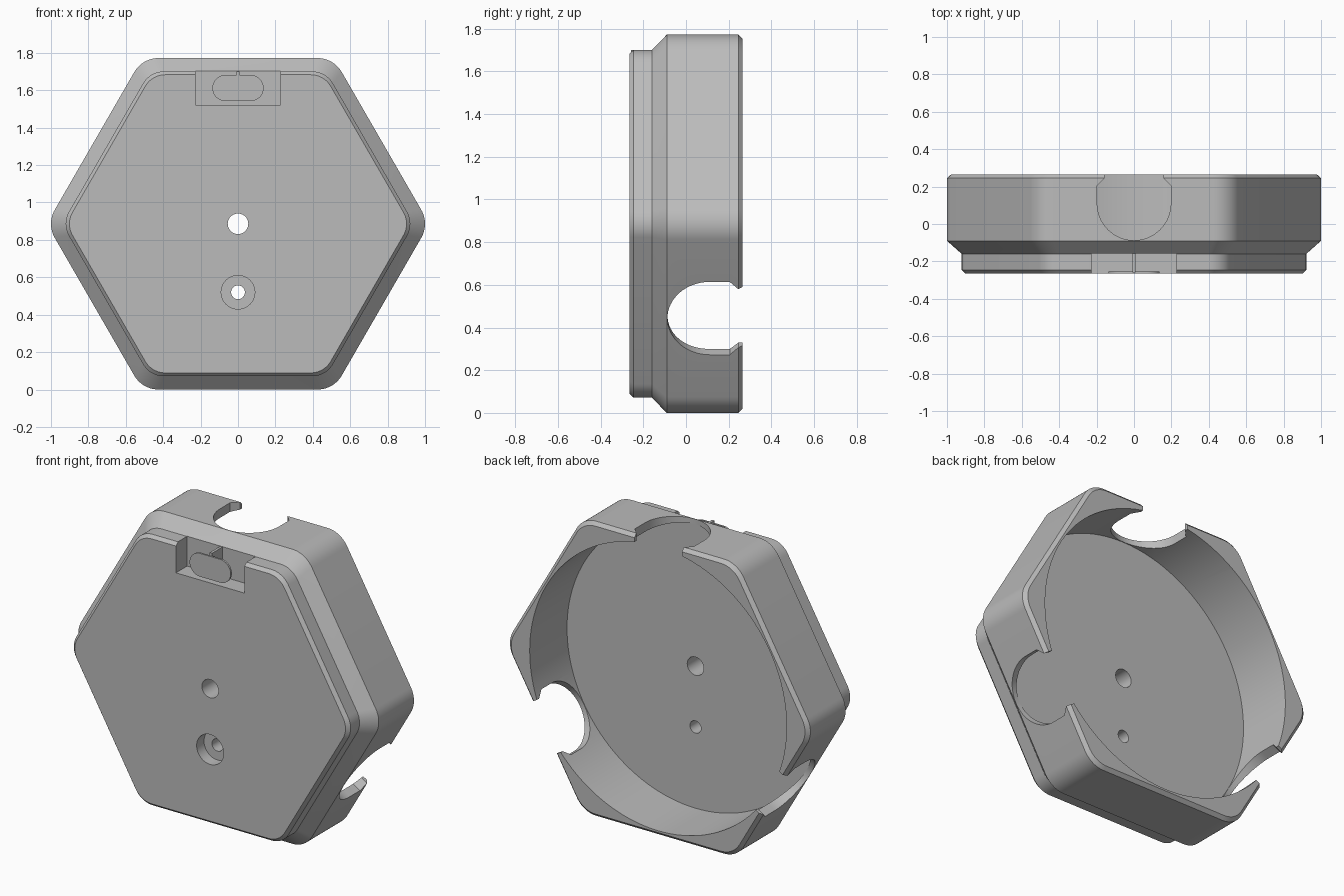
import bpy, bmesh, math
from mathutils import Matrix, Vector

CENTRE = 0.886          # height of the hexagon axis
FLOOR = -0.09           # depth of the round recess
cube = bpy.data.objects.get("Cube")
if cube:
    bpy.data.objects.remove(cube, do_unlink=True)

grey = bpy.data.materials.new("light_grey")
grey.use_nodes = True
grey.diffuse_color = (0.5, 0.5, 0.5, 1)
grey.node_tree.nodes["Principled BSDF"].inputs["Base Color"].default_value = (0.5, 0.5, 0.5, 1)


def loft(name, rings):
    """Closed solid through a list of equal-length point rings."""
    bm = bmesh.new()
    loops = [[bm.verts.new(p) for p in ring] for ring in rings]
    n = len(loops[0])
    for a, b in zip(loops, loops[1:]):
        for i in range(n):
            j = (i + 1) % n
            bm.faces.new((a[i], a[j], b[j], b[i]))
    bm.faces.new(loops[0])
    bm.faces.new(loops[-1])
    bmesh.ops.recalc_face_normals(bm, faces=bm.faces)
    mesh = bpy.data.meshes.new(name)
    bm.to_mesh(mesh)
    bm.free()
    mesh.materials.append(grey)
    obj = bpy.data.objects.new(name, mesh)
    bpy.context.collection.objects.link(obj)
    return obj


def hexagon(apothem, y, radius):
    """Rounded hexagon ring in the xz plane, points towards +x and -x."""
    ring, steps = [], 10
    reach = (apothem - radius) / math.cos(math.pi / 6)
    for k in range(6):
        corner = k * math.pi / 3
        for s in range(steps + 1):
            a = corner + (s / steps - 0.5) * math.pi / 3
            ring.append((reach * math.cos(corner) + radius * math.cos(a), y,
                         CENTRE + reach * math.sin(corner) + radius * math.sin(a)))
    return ring


def cylinder(name, r, z, y0, y1, sides):
    turn = [2 * math.pi * i / sides for i in range(sides)]
    return loft(name, [[(r * math.cos(a), y, z + r * math.sin(a)) for a in turn]
                       for y in (y0, y1)])


def box(name, x, y0, y1, z0, z1):
    return loft(name, [[(-x, y, z0), (x, y, z0), (x, y, z1), (-x, y, z1)] for y in (y0, y1)])


def cut(target, cutter):
    cutter.hide_render = True
    mod = target.modifiers.new("cut", "BOOLEAN")
    mod.operation = "DIFFERENCE"
    mod.solver = "EXACT"
    mod.object = cutter
    bpy.context.view_layer.objects.active = target
    bpy.ops.object.modifier_apply(modifier=mod.name)
    bpy.data.objects.remove(cutter, do_unlink=True)


def smooth(obj):
    bpy.ops.object.select_all(action="DESELECT")
    obj.select_set(True)
    bpy.context.view_layer.objects.active = obj
    bpy.ops.object.shade_smooth_by_angle(angle=math.radians(25))


# Stepped hexagonal housing, front to back
profile = [(0.797, -0.265), (0.815, -0.245), (0.815, -0.16),
           (0.886, -0.09), (0.886, 0.245), (0.866, 0.265)]
housing = loft("housing", [hexagon(a, y, 0.15 + (a - 0.886) * 0.3) for a, y in profile])

# Round recess open to the back
cut(housing, cylinder("recess_cutter", 0.855, CENTRE, FLOOR, 0.5, 128))

# Three rounded side notches with narrowed mouths
arc = [math.pi * i / 32 for i in range(33)]
outline = [(0.197 * math.cos(a), 0.11 - 0.197 * math.sin(a)) for a in arc]
outline += [(-0.197, 0.205), (-0.158, 0.245), (-0.158, 0.4),
            (0.158, 0.4), (0.158, 0.245), (0.197, 0.205)]
for k in range(3):
    spin = Matrix.Rotation(k * 2 * math.pi / 3, 3, "Y")
    rings = [[spin @ Vector((u, y, r)) + Vector((0, 0, CENTRE)) for u, y in outline]
             for r in (0.5, 1.2)]
    cut(housing, loft("notch_cutter", rings))

# Centre hole, and lower screw hole with its counterbore
cut(housing, cylinder("centre_hole_cutter", 0.055, CENTRE, -0.5, 0.1, 32))
cut(housing, cylinder("screw_hole_cutter", 0.037, 0.52, -0.5, 0.1, 32))
cut(housing, cylinder("counterbore_cutter", 0.09, 0.52, -0.5, -0.195, 48))

# Front pocket open to the top of the step
cut(housing, box("pocket_cutter", 0.228, -0.5, -0.159, 1.522, 1.702))
smooth(housing)

# Thin oval plate held in the pocket by a rib
half, r = 0.067, 0.07
oval = []
for i in range(40):
    a = 2 * math.pi * (i + 0.5) / 40
    oval.append((math.copysign(half, math.cos(a)) + r * math.cos(a), 1.612 + r * math.sin(a)))
plate = loft("pocket_plate", [[(x, y, z) for x, z in oval] for y in (-0.265, -0.254)])
smooth(plate)
box("pocket_rib", 0.008, -0.258, -0.155, 1.56, 1.7)
